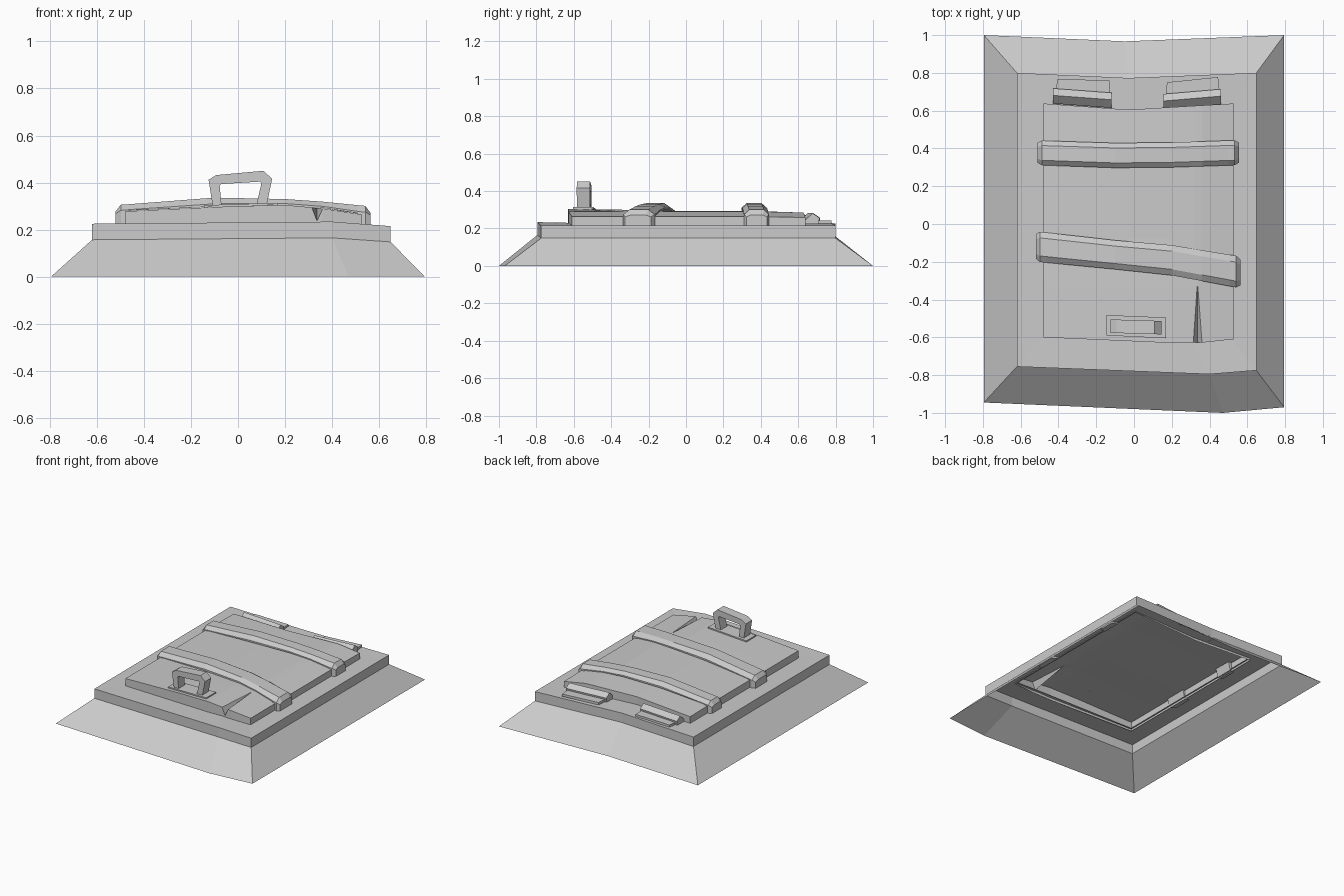
import bpy
import bmesh

cube = bpy.data.objects.get("Cube")
if cube:
    bpy.data.objects.remove(cube, do_unlink=True)

grey = bpy.data.materials.new("plain grey")
grey.use_nodes = True
COLOUR = (0.6, 0.6, 0.6, 1.0)
grey.diffuse_color = COLOUR
grey.node_tree.nodes["Principled BSDF"].inputs["Base Color"].default_value = COLOUR


def make(name, verts, faces, fix_normals=True):
    mesh = bpy.data.meshes.new(name)
    mesh.from_pydata(verts, [], faces)
    if fix_normals:
        bm = bmesh.new()
        bm.from_mesh(mesh)
        bmesh.ops.recalc_face_normals(bm, faces=bm.faces)
        bm.to_mesh(mesh)
        bm.free()
    mesh.materials.append(grey)
    obj = bpy.data.objects.new(name, mesh)
    bpy.context.scene.collection.objects.link(obj)
    return obj


def loft(name, rings, caps=True):
    """Skin a list of equal rings of points; open tubes keep their winding."""
    n, m = len(rings[0]), len(rings)
    verts = [p for r in rings for p in r]
    faces = [(i * n + j, i * n + (j + 1) % n, (i + 1) * n + (j + 1) % n, (i + 1) * n + j)
             for i in range(m - 1) for j in range(n)]
    if caps:
        faces += [tuple(reversed(range(n))), tuple(range((m - 1) * n, m * n))]
    return make(name, verts, faces, fix_normals=caps)


def lerp(table, x):
    for (x0, v0), (x1, v1) in zip(table, table[1:]):
        if x <= x1:
            return v0 + (v1 - v0) * (x - x0) / (x1 - x0)
    return table[-1][1]


# Sloped skirt, upright frame and the flat rim around the hatch (open underneath)
skirt_foot = [(-.795, -.945, 0), (.47, -1, 0), (.795, -.97, 0),
              (.795, 1, 0), (-.05, .967, 0), (-.795, 1, 0)]
frame_plan = [(-.62, -.755), (.40, -.795), (.648, -.775),
              (.648, .80), (-.03, .773), (-.62, .80)]
frame_low = [.157, .165, .148, .148, .162, .157]
frame_high = [.225, .234, .215, .215, .23, .225]
rim_inner = [(-.47, -.59, .225), (.30, -.61, .23), (.51, -.60, .217),
             (.51, .625, .217), (-.03, .595, .228), (-.47, .625, .225)]
loft("hatch_frame", [
    skirt_foot,
    [(x, y, z) for (x, y), z in zip(frame_plan, frame_low)],
    [(x, y, z) for (x, y), z in zip(frame_plan, frame_high)],
    rim_inner], caps=False)

# Door panel: arched columns, sagging towards the back, split at the front edge
arch = [(-.48, .278), (-.03, .299), (.20, .305), (.36, .290), (.528, .264)]
front_edge = [(-.48, -.60), (.20, -.63), (.36, -.628), (.528, -.61)]
back_edge = [(-.48, .638), (-.03, .605), (.528, .638)]
columns = [-.48, -.03, .20, .314, .336, .360, .528]
verts = []
for i, x in enumerate(columns):
    z = lerp(arch, x)
    crack = i in (3, 4, 5)
    near_x = .336 + (i - 4) * .002 if crack else x
    yf, yb = lerp(front_edge, x), lerp(back_edge, x)
    verts += [(x, yf, .21),
              (x, yf, .237 if i == 4 else z),
              (near_x, -.33, .292 if crack else min(z, .300)),
              (x, -.08, min(z, .294)),
              (x, .35, min(z, .294)),
              (x, yb, min(z, .290) - .005),
              (x, yb, .21)]
R = 7
last = (len(columns) - 1) * R
faces = [(i * R + j, (i + 1) * R + j, (i + 1) * R + j + 1, i * R + j + 1)
         for i in range(len(columns) - 1) for j in range(R - 1)]
faces += [tuple(range(R)), tuple(reversed(range(last, last + R)))]
make("door_panel", verts, faces)


# Two bent straps resting on the panel, with chamfered ends folding over its edges
def strap(name, path, x0, x1):
    centre = [(x, y) for x, y, h in path]
    half = [(x, h) for x, y, h in path]
    stations = [(x0, .219, .268, .278, .82), (x0 + .022, .219, .282, .306, 1),
                (x0 + .04, .219, .283, .307, 1), (x0 + .055, .281, .285, .308, 1),
                (-.10, .298, .310, .336, 1), (.20, .301, .311, .330, 1),
                (.36, .292, .299, .319, 1),
                (x1 - .055, .270, .278, .304, 1), (x1 - .04, .207, .276, .303, 1),
                (x1 - .022, .207, .275, .301, 1), (x1, .207, .262, .272, .82)]
    rings = []
    for x, low, mid, top, s in stations:
        y, h = lerp(centre, x), lerp(half, x) * s
        rings.append([(x, y - h, low), (x, y - h, mid), (x, y - h * .6, top),
                      (x, y + h * .6, top), (x, y + h, mid), (x, y + h, low)])
    loft(name, rings)


strap("back_strap", [(-.51, .377, .065), (-.10, .363, .066), (.20, .366, .066),
                     (.555, .378, .066)], -.51, .555)
strap("front_strap", [(-.52, -.119, .08), (-.10, -.163, .077), (.20, -.192, .08),
                      (.563, -.256, .084)], -.52, .563)

# Handle: base plate and a skewed arch
plate = [(-.145, -.59), (.17, -.605), (.17, -.495), (-.145, -.482)]
loft("handle_plate", [[(x, y, lerp(arch, x) + dz) for x, y in plate] for dz in (.001, .01)])
outer = [(-.108, .303), (-.125, .412), (-.092, .432), (.108, .450), (.145, .416), (.122, .305)]
inner = [(-.070, .303), (-.078, .388), (-.070, .394), (.092, .404), (.100, .398), (.078, .305)]
loft("handle", [[(a, -.580 - a * .03, b), (c, -.580 - c * .03, d),
                 (c, -.509 - c * .03, d), (a, -.509 - a * .03, b)]
                for (a, b), (c, d) in zip(outer, inner)])

# Hinges: a leaf lying on the rim and a tilted ridge in front of it
ridge = [(-.040, .224), (-.040, .242), (.003, .282), (.040, .256), (.034, .224)]
for name, (xa, ya), (xb, yb), leaf in (
        ("right_hinge", (-.43, .678), (-.12, .655),
         [(-.42, .67), (-.125, .66), (-.13, .76), (-.405, .768)]),
        ("left_hinge", (.155, .648), (.46, .674),
         [(.165, .66), (.455, .68), (.445, .778), (.175, .75)])):
    loft(name + "_ridge", [[(x, y + dy, z) for dy, z in ridge]
                           for x, y in ((xa, ya), (xb, yb))])
    loft(name + "_leaf", [[(x, y, .226) for x, y in leaf],
                          [(x, y, .243) for x, y in leaf]])
